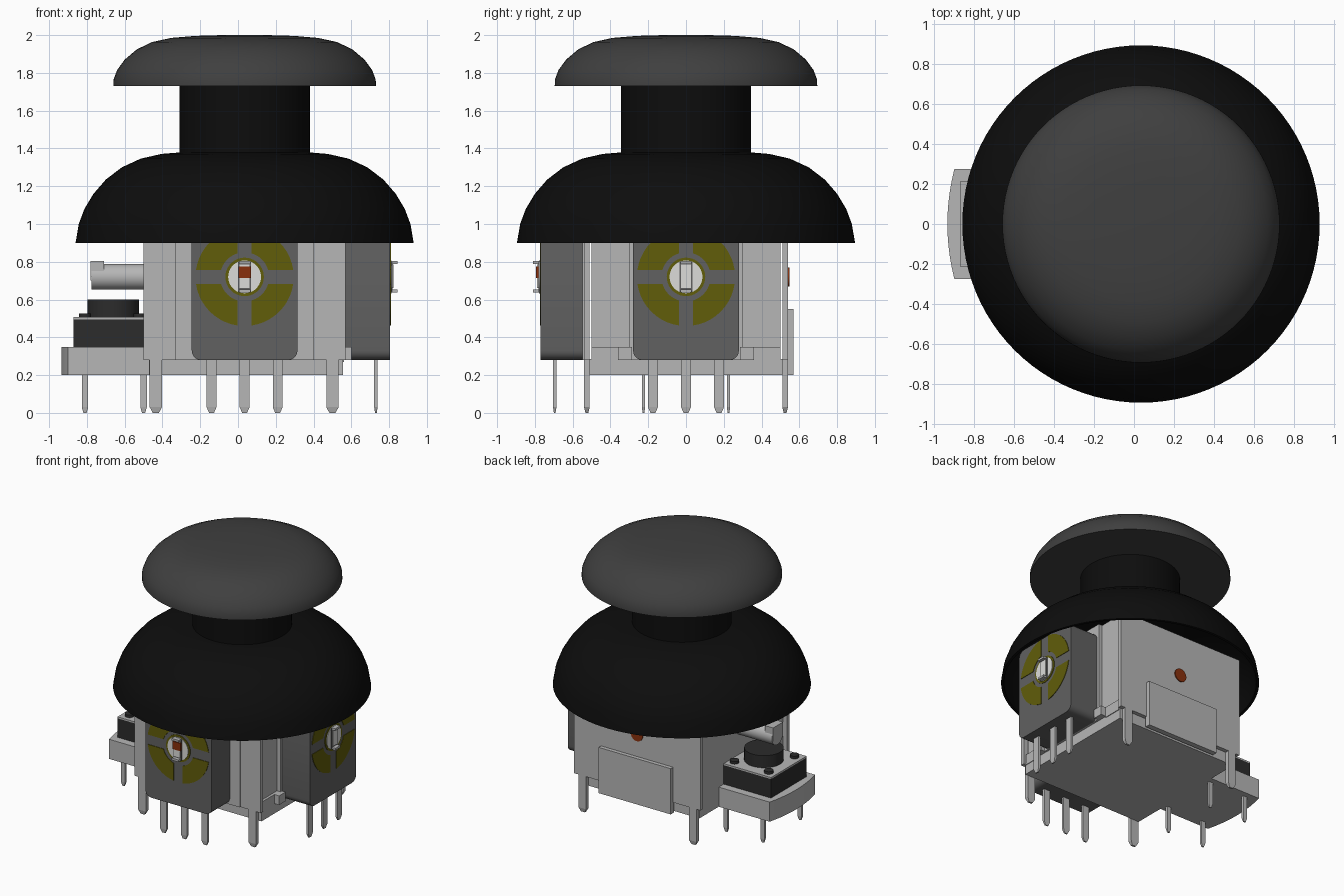
import bpy, bmesh, math
from mathutils import Matrix, Vector

if "Cube" in bpy.data.objects:
    bpy.data.objects.remove(bpy.data.objects["Cube"], do_unlink=True)

CX = 0.035  # stick axis


def mat(name, r, g, b):
    m = bpy.data.materials.new(name)
    m.diffuse_color = (r, g, b, 1)
    m.use_nodes = True
    m.node_tree.nodes["Principled BSDF"].inputs["Base Color"].default_value = (r, g, b, 1)
    return m


GREY = mat("light grey", 0.47, 0.47, 0.47)
POT = mat("dark grey", 0.12, 0.12, 0.12)
CAP = mat("charcoal", 0.05, 0.05, 0.05)
BLACK = mat("black", 0.004, 0.004, 0.004)
OLIVE = mat("olive yellow", 0.12, 0.11, 0.003)
WHITE = mat("off white", 0.72, 0.72, 0.70)
RED = mat("rust red", 0.25, 0.03, 0.004)
SWITCH = mat("switch black", 0.025, 0.025, 0.025)


def finish(bm, name, m, rot=0.0, smooth=False):
    """Turn a bmesh into an object, optionally swung about the stick axis."""
    bmesh.ops.recalc_face_normals(bm, faces=bm.faces)
    if rot:
        bmesh.ops.rotate(bm, verts=bm.verts, cent=(CX, 0, 0), matrix=Matrix.Rotation(rot, 3, 'Z'))
    me = bpy.data.meshes.new(name)
    bm.to_mesh(me)
    bm.free()
    me.materials.append(m)
    ob = bpy.data.objects.new(name, me)
    bpy.context.collection.objects.link(ob)
    if smooth:
        bpy.ops.object.select_all(action='DESELECT')
        ob.select_set(True)
        bpy.context.view_layer.objects.active = ob
        bpy.ops.object.shade_smooth_by_angle(angle=math.radians(35))
    return ob


def box(name, x, y, z, m, rot=0.0):
    bm = bmesh.new()
    bmesh.ops.create_cube(bm, size=1)
    for v in bm.verts:
        v.co = [(r[0] + r[1]) / 2 + c * (r[1] - r[0]) for r, c in zip((x, y, z), v.co)]
    return finish(bm, name, m, rot)


def prism(name, pts, base, vec, m, rot=0.0):
    """Extrude an outline; base maps a 2D point into space."""
    bm = bmesh.new()
    f = bm.faces.new([bm.verts.new(base(*p)) for p in pts])
    ext = bmesh.ops.extrude_face_region(bm, geom=[f])
    bmesh.ops.translate(bm, vec=vec, verts=[g for g in ext["geom"] if isinstance(g, bmesh.types.BMVert)])
    return finish(bm, name, m, rot, True)


def lathe(name, profile, m, steps=96):
    bm = bmesh.new()
    vs = [bm.verts.new((CX + r, 0, z)) for r, z in profile]
    es = [bm.edges.new(p) for p in zip(vs, vs[1:])]
    bmesh.ops.spin(bm, geom=vs + es, cent=(CX, 0, 0), axis=(0, 0, 1), angle=math.tau, steps=steps)
    bmesh.ops.remove_doubles(bm, verts=bm.verts, dist=1e-4)
    return finish(bm, name, m, 0, True)


def cyl(name, a, b, r, m, rot=0.0, seg=40):
    bm = bmesh.new()
    a, b = Vector(a), Vector(b)
    q = (b - a).to_track_quat('Z', 'Y').to_matrix().to_4x4()
    bmesh.ops.create_cone(bm, cap_ends=True, segments=seg, radius1=r, radius2=r,
                          depth=(b - a).length, matrix=Matrix.Translation((a + b) / 2) @ q)
    return finish(bm, name, m, rot, True)


def pin(name, x, y, wx, wy, top, rot=0.0):
    """Leg with a narrowed tip."""
    bm = bmesh.new()
    rings = []
    for z, s in ((0, 0.5), (0.03, 1), (top, 1)):
        rings.append([bm.verts.new((x + i * wx * s / 2, y + j * wy * s / 2, z))
                      for i, j in ((-1, -1), (1, -1), (1, 1), (-1, 1))])
    for lo, hi in zip(rings, rings[1:]):
        for k in range(4):
            bm.faces.new((lo[k], lo[(k + 1) % 4], hi[(k + 1) % 4], hi[k]))
    bm.faces.new(rings[0])
    bm.faces.new(rings[-1])
    finish(bm, name, GREY, rot)


def rounded(w0, w1, h0, h1, r, n=5):
    pts = []
    for cx, cy, a0 in ((w1 - r, h1 - r, 0), (w0 + r, h1 - r, 90), (w0 + r, h0 + r, 180), (w1 - r, h0 + r, 270)):
        for i in range(n + 1):
            a = math.radians(a0 + 90 * i / n)
            pts.append((cx + r * math.cos(a), cy + r * math.sin(a)))
    return pts


# Thumb cap, stem and dome skirt
cap = [(0, 1.73), (0.695, 1.73), (0.694, 1.765), (0.675, 1.815), (0.635, 1.87), (0.57, 1.925),
       (0.49, 1.963), (0.39, 1.985), (0.26, 1.996), (0.12, 2.0), (0, 2.0)]
lathe("thumb_cap", cap, CAP)
lathe("stem", [(0.345, 1.36), (0.345, 1.735)], BLACK)
outer = [(0.895, 0.9), (0.878, 1.0), (0.848, 1.08), (0.80, 1.16), (0.735, 1.235), (0.65, 1.3),
         (0.55, 1.346), (0.44, 1.371), (0.33, 1.38), (0, 1.38)]
inner = [(0, 1.35)] + [(r - 0.02, z - 0.025) for r, z in reversed(outer[1:-1])] + [(0.875, 0.9), (0.895, 0.9)]
lathe("dome_skirt", outer + inner, BLACK)

# Metal housing
box("housing_core", (-0.47, 0.54), (-0.50, 0.50), (0.28, 1.04), GREY)
box("base_plate", (-0.47, 0.555), (-0.51, 0.51), (0.20, 0.285), GREY)
for s, label in ((-1, "front"), (1, "back")):
    y = sorted((s * 0.51, s * 0.54))
    box(label + "_plate", (-0.50, 0.57), y, (0.28, 1.04), GREY)
    for x in (-0.435, 0.50):
        pin(label + "_leg", x, s * 0.525, 0.065, 0.03, 0.30)
    # hooks either side of the side sensor
    box("base_hook", (0.53, 0.60), sorted((s * 0.285, s * 0.36)), (0.28, 0.35), GREY)
    box("base_lip", (0.53, 0.56), sorted((s * 0.36, s * 0.50)), (0.27, 0.35), GREY)
box("front_wall_pad", (-0.33, 0.40), (-0.548, -0.53), (0.28, 1.04), GREY)
box("side_wall_pad", (0.53, 0.57), (-0.30, 0.30), (0.28, 1.04), GREY)
box("back_raised_panel", (-0.27, 0.34), (0.53, 0.57), (0.20, 0.55), GREY)
cyl("back_pivot", (CX, 0.53, 0.72), (CX, 0.547, 0.72), 0.05, RED)

# Two rotary sensors, at the front and on the left side
for side, rot in (("front", 0.0), ("side", math.pi / 2)):
    def face(u, w, d=-0.77):
        return (CX + u, d, 0.72 + w)

    prism(side + "_sensor_body", rounded(-0.28, 0.28, -0.44, 0.26, 0.05), face, (0, 0.235, 0), POT, rot)
    # four quarter tracks
    for q in range(4):
        pts = []
        for r, order in ((0.26, 1), (0.13, -1)):
            a0 = math.asin(0.0375 / r)
            arc = [a0 + (math.pi / 2 - 2 * a0) * i / 10 for i in range(11)][::order]
            pts += [(r * math.cos(a + q * math.pi / 2), r * math.sin(a + q * math.pi / 2)) for a in arc]
        prism(side + "_sensor_track", pts, face, (0, -0.004, 0), OLIVE, rot)
    # hub
    cyl(side + "_hub_ring", face(0, 0), face(0, 0, -0.774), 0.102, OLIVE, rot)
    cyl(side + "_hub_disc", face(0, 0), face(0, 0, -0.778), 0.087, WHITE, rot)
    box(side + "_hub_slot", (CX - 0.034, CX + 0.034), (-0.782, -0.77), (0.64, 0.80), POT, rot)
    box(side + "_hub_shaft", (CX - 0.026, CX + 0.026), (-0.788, -0.77), (0.66, 0.785), WHITE, rot)
    if side == "front":
        box("front_shaft_tip", (CX - 0.033, CX + 0.033), (-0.795, -0.77), (0.715, 0.775), RED, rot)
    for z in (0.645, 0.795):
        box(side + "_hub_clip", (CX - 0.03, CX + 0.03), (-0.81, -0.77), (z - 0.008, z + 0.008), GREY, rot)
    for u in (-0.175, 0, 0.175):
        pin(side + "_sensor_pin", CX + u, -0.695, 0.052, 0.018, 0.30, rot)

# Switch shelf with a bowed end
bow = [(-0.935 + 0.035 * (t / 5) ** 2, 0.275 * t / 5) for t in range(5, -6, -1)]
prism("switch_shelf", [(-0.45, 0.275)] + bow + [(-0.45, -0.275)],
      lambda x, y: (x, y, 0.20), (0, 0, 0.15), GREY)

# Push switch
box("switch_body", (-0.87, -0.46), (-0.215, 0.215), (0.35, 0.495), SWITCH)
box("switch_top_plate", (-0.87, -0.46), (-0.215, 0.215), (0.495, 0.507), GREY)
cyl("switch_button", (-0.66, 0, 0.50), (-0.66, 0, 0.60), 0.137, SWITCH)
for x in (-0.81, -0.52):
    for y in (-0.155, 0.155):
        cyl("switch_stud", (x, y, 0.50), (x, y, 0.527), 0.032, SWITCH, seg=20)
for x in (-0.81, -0.50):
    for y in (-0.225, 0.225):
        pin("switch_pin", x, y, 0.034, 0.018, 0.22)

# Rod pressing the switch
cyl("switch_rod", (-0.775, 0, 0.72), (-0.45, 0, 0.72), 0.068, GREY)
box("rod_end", (-0.78, -0.71), (-0.06, 0.06), (0.70, 0.803), GREY)
